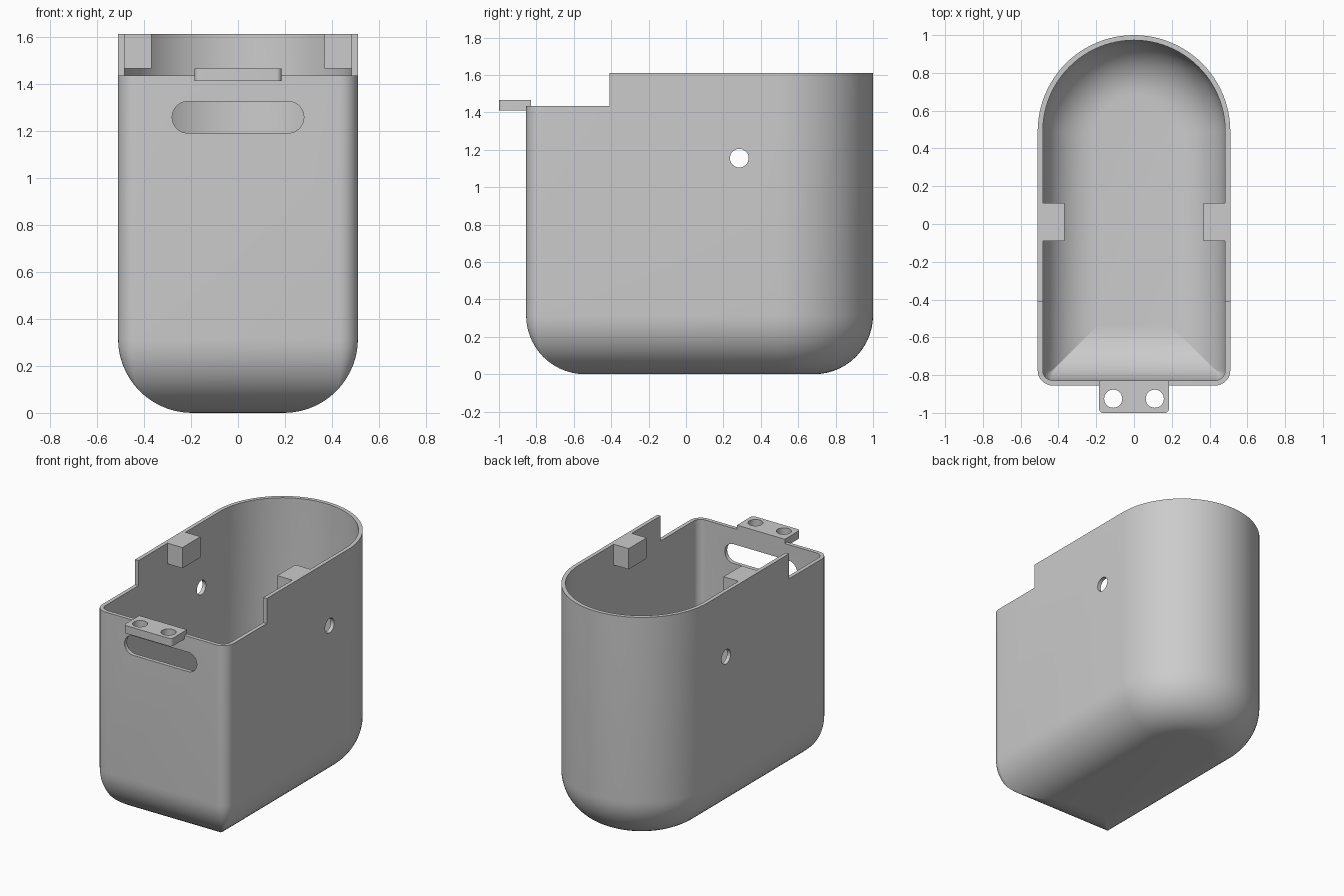
import bpy, bmesh, math
from math import pi, sin, cos

cube = bpy.data.objects.get("Cube")
if cube:
    bpy.data.objects.remove(cube, do_unlink=True)

grey = bpy.data.materials.new("light_grey")
grey.use_nodes = True
COLOUR = (0.6, 0.6, 0.6, 1)
grey.diffuse_color = COLOUR
grey.node_tree.nodes["Principled BSDF"].inputs["Base Color"].default_value = COLOUR

HALF_W, FRONT, BACK_C = 0.51, -0.855, 0.49
WALL, FILLET, TOP, LOW_TOP = 0.027, 0.315, 1.61, 1.435


def arc(cx, cy, r, a0, a1, n):
    return [(cx + r * cos(a0 + (a1 - a0) * i / n),
             cy + r * sin(a0 + (a1 - a0) * i / n)) for i in range(n + 1)]


def outline(inset):
    """Plan shape: round back, small front corners, moved inwards by inset."""
    w, f = HALF_W - inset, FRONT + inset
    r = max(0.08 - inset, 0.003)
    return (arc(0, BACK_C, w, 0, pi, 48)
            + arc(r - w, f + r, r, pi, 1.5 * pi, 8)
            + arc(w - r, f + r, r, 1.5 * pi, 2 * pi, 8))


def loft(name, rings):
    """Closed solid through rings of equal point count."""
    bm = bmesh.new()
    loops = [[bm.verts.new(p) for p in ring] for ring in rings]
    n = len(loops[0])
    for a, b in zip(loops, loops[1:]):
        for i in range(n):
            j = (i + 1) % n
            bm.faces.new((a[i], a[j], b[j], b[i]))
    bm.faces.new(loops[0][::-1])
    bm.faces.new(loops[-1])
    bmesh.ops.recalc_face_normals(bm, faces=bm.faces)
    mesh = bpy.data.meshes.new(name)
    bm.to_mesh(mesh)
    bm.free()
    mesh.materials.append(grey)
    obj = bpy.data.objects.new(name, mesh)
    bpy.context.collection.objects.link(obj)
    return obj


def tub(name, inset, top):
    """Solid with rounded lower edge, offset inwards by inset."""
    r, steps, rings = FILLET - inset, 14, []
    for i in range(steps + 1):
        a = pi / 2 * i / steps
        rings.append([(x, y, FILLET - r * cos(a))
                      for x, y in outline(FILLET - r * sin(a))])
    rings.append([(x, y, top) for x, y in outline(inset)])
    return loft(name, rings)


def box(name, x0, x1, y0, y1, z0, z1):
    plan = [(x0, y0), (x1, y0), (x1, y1), (x0, y1)]
    return loft(name, [[(x, y, z) for x, y in plan] for z in (z0, z1)])


def combine(target, other, operation):
    """Apply a boolean and remove the helper."""
    other.hide_render = True
    mod = target.modifiers.new("cut", 'BOOLEAN')
    mod.operation, mod.object, mod.solver = operation, other, 'EXACT'
    bpy.context.view_layer.objects.active = target
    bpy.ops.object.modifier_apply(modifier=mod.name)
    bpy.data.objects.remove(other, do_unlink=True)


# Hollow bucket body with lowered front rim
body = tub("bucket_body", 0, TOP)
combine(body, tub("cavity_cutter", WALL, TOP + 0.1), 'DIFFERENCE')
combine(body, box("front_rim_cutter", -1, 1, -1.2, -0.41, LOW_TOP, 2), 'DIFFERENCE')

# Handle slot through the front wall
slot = arc(0.2125, 1.257, 0.0675, -pi / 2, pi / 2, 16) \
    + arc(-0.2125, 1.257, 0.0675, pi / 2, 1.5 * pi, 16)
combine(body, loft("slot_cutter", [[(x, y, z) for x, z in slot] for y in (-1, -0.7)]),
        'DIFFERENCE')

# Round hole through both side walls
hole = arc(0.285, 1.155, 0.05, 0, 2 * pi, 32)[:-1]
combine(body, loft("side_hole_cutter", [[(x, y, z) for y, z in hole] for x in (-1, 1)]),
        'DIFFERENCE')

# Mounting blocks inside the side walls
for side in (-1, 1):
    x0, x1 = sorted((side * 0.367, side * 0.495))
    combine(body, box("side_block", x0, x1, -0.09, 0.11, 1.465, TOP), 'UNION')

# Front hinge tab with two screw holes
plan = arc(-0.163, -0.978, 0.022, pi, 1.5 * pi, 6) \
    + arc(0.163, -0.978, 0.022, 1.5 * pi, 2 * pi, 6) \
    + [(0.185, FRONT + WALL), (-0.185, FRONT + WALL)]
tab = loft("hinge_tab", [[(x, y, z) for x, y in plan] for z in (1.41, 1.465)])
for x in (-0.11, 0.11):
    ring = arc(x, -0.925, 0.048, 0, 2 * pi, 32)[:-1]
    combine(tab, loft("screw_hole_cutter", [[(a, b, z) for a, b in ring] for z in (1.3, 1.6)]),
            'DIFFERENCE')

# Smooth shading with crisp edges
for obj in (body, tab):
    bpy.ops.object.select_all(action='DESELECT')
    obj.select_set(True)
    bpy.context.view_layer.objects.active = obj
    bpy.ops.object.shade_smooth_by_angle(angle=math.radians(30))
